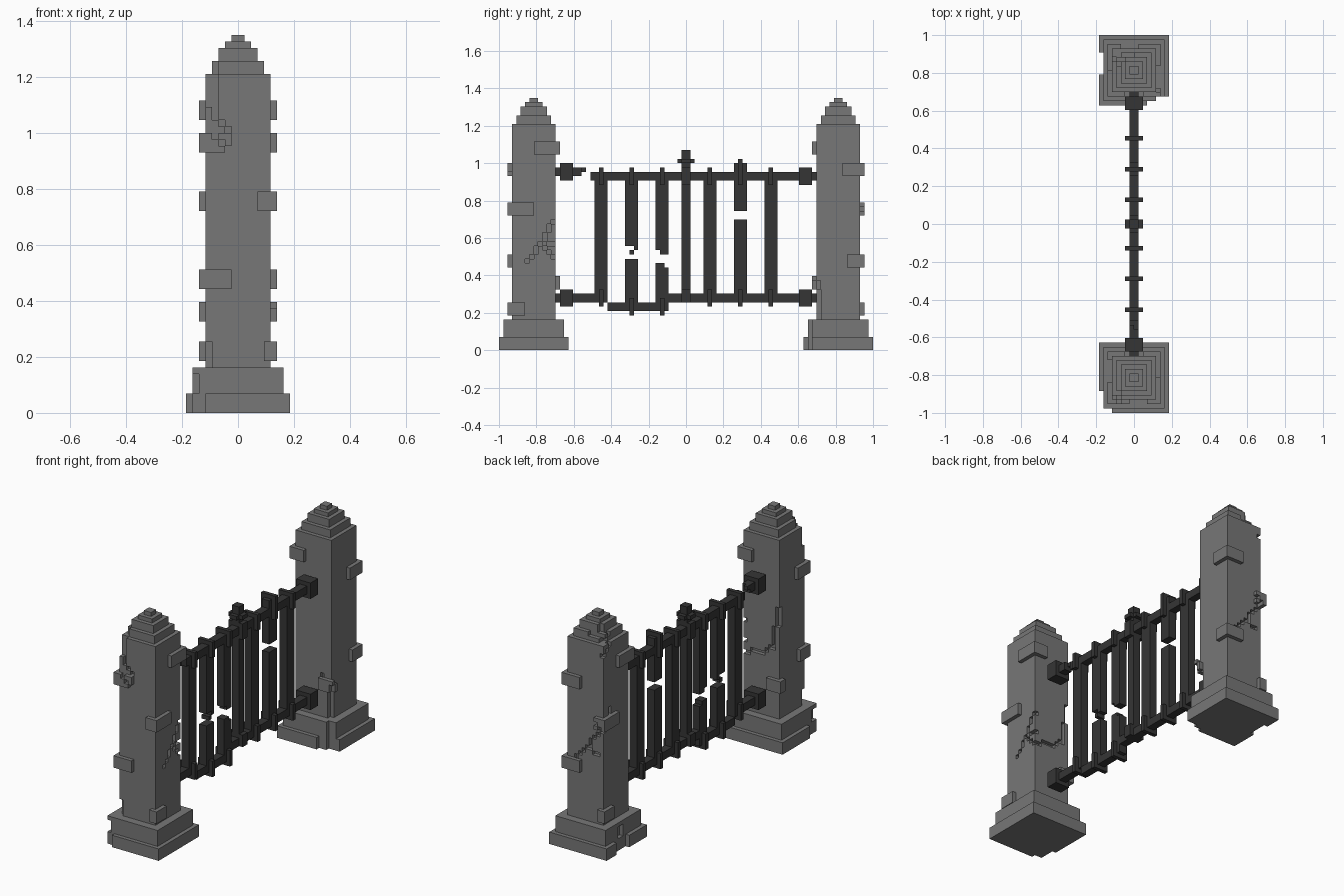
import bpy, bmesh
from mathutils import Vector

if "Cube" in bpy.data.objects:
    bpy.data.objects.remove(bpy.data.objects["Cube"])

U = 2 / 86  # one block; every part sits on this grid


def material(name, v):
    m = bpy.data.materials.new(name)
    m.diffuse_color = (v, v, v, 1)
    m.use_nodes = True
    m.node_tree.nodes["Principled BSDF"].inputs["Base Color"].default_value = m.diffuse_color
    return m


STONE = material("weathered grey stone", 0.185)
IRON = material("dark iron", 0.036)


def box(x0, x1, y0, y1, z0, z1):
    return {(x, y, z) for x in range(x0, x1) for y in range(y0, y1) for z in range(z0, z1)}


def crack(*pts):
    """Cells along a polyline."""
    out = set()
    for a, b in zip(pts, pts[1:]):
        n = max(abs(p - q) for p, q in zip(a, b))
        for i in range(n + 1):
            out.add(tuple(round(p + (q - p) * i / n) for p, q in zip(a, b)))
    return out


def turn(cells):
    """Half turn about z."""
    return {(-1 - x, -1 - y, z) for x, y, z in cells}


def build(name, cells, mat, dy=0):
    """Skin the outside of a set of cells and merge the flat areas."""
    bm = bmesh.new()
    verts = {}

    def vert(p):
        if p not in verts:
            verts[p] = bm.verts.new(Vector((p[0], p[1] + dy, p[2])) * U)
        return verts[p]

    for c in sorted(cells):
        for ax in range(3):
            for s in (0, 1):
                n = list(c)
                n[ax] += 2 * s - 1
                if tuple(n) in cells:
                    continue
                loop = []
                for i, j in ((0, 0), (1, 0), (1, 1), (0, 1)):
                    p = list(c)
                    p[ax] += s
                    p[(ax + 1) % 3] += i
                    p[(ax + 2) % 3] += j
                    loop.append(vert(tuple(p)))
                bm.faces.new(loop if s else loop[::-1])
    bmesh.ops.dissolve_limit(bm, angle_limit=0.01, verts=bm.verts[:], edges=bm.edges[:])
    bmesh.ops.triangulate(bm, faces=[f for f in bm.faces if len(f.verts) > 4])
    me = bpy.data.meshes.new(name)
    bm.to_mesh(me)
    bm.free()
    me.materials.append(mat)
    ob = bpy.data.objects.new(name, me)
    bpy.context.collection.objects.link(ob)


# Pillar: plinth, step, shaft and stepped cap as (half width, bottom, top)
pillar = set()
for h, z0, z1 in ((8, 0, 3), (7, 3, 7), (5, 7, 52), (4, 52, 54), (3, 54, 56), (2, 56, 57), (1, 57, 58)):
    pillar |= box(-h, h, -h, h, z0, z1)

# Raised corner stones: (x side, y side, x length, y length, bottom)
for sx, sy, lx, ly, z in ((1, 1, 4, 6, 45), (-1, -1, 5, 5, 40), (1, -1, 3, 6, 31),
                          (-1, -1, 5, 4, 19), (-1, 1, 4, 2, 14), (1, -1, 2, 4, 8)):
    xs = (6 - lx, 6) if sx > 0 else (-6, lx - 6)
    ys = (6 - ly, 6) if sy > 0 else (-6, ly - 6)
    pillar |= box(*xs, *ys, z, z + 3)

# Damage on the front pillar: chipped plinth corner, cracks on the shaft
front_damage = (box(-8, -7, -8, -3, 0, 3) | box(-8, -5, -8, -7, 0, 3) | box(-7, -6, -7, -5, 3, 6)
                | crack((-5, -5, 7), (-5, -5, 10))
                | crack((-4, -4, 53), (-4, -5, 50), (-4, -5, 46), (-3, -5, 44), (-2, -5, 43))
                | crack((-5, -5, 51), (-5, -5, 47)) | crack((-4, -6, 42), (-2, -6, 40))
                | crack((4, -2, 20), (4, 1, 24), (4, 4, 29)) | crack((4, 1, 24), (4, 4, 21))
                | crack((4, 4, 21), (0, 4, 22), (-4, 4, 24), (-5, 4, 34))
                | crack((4, 2, 25), (4, 4, 24)))
build("front_pillar", pillar - front_damage, STONE, -35)

# Damage on the back pillar
back_damage = (box(-8, -7, -1, 4, 0, 3) | box(-7, -6, 0, 2, 3, 6)
               | box(3, 8, -8, -7, 0, 3) | box(5, 8, -7, -6, 0, 3) | box(5, 7, -7, -6, 3, 7)
               | crack((4, -5, 7), (4, -5, 13), (2, -5, 17)) | crack((5, -6, 14), (5, -5, 16))
               | crack((3, 4, 20), (0, 4, 24), (-3, 4, 28), (-5, 4, 30), (-5, 2, 35))
               | crack((-5, 5, 31), (-3, 5, 33)) | crack((-1, 4, 25), (-4, 4, 24))
               | crack((-4, 3, 52), (-3, 2, 55)) | crack((-5, 4, 49), (-5, 2, 51), (-4, 1, 53))
               | crack((-4, 3, 53), (-1, 3, 53)))
build("back_pillar", turn(pillar) - back_damage, STONE, 35)

# Rails: the broken ends sag away from the front pillar
rails = (box(-1, 1, -22, 30, 39, 41) | box(-1, 1, -30, -24, 40, 42) | box(-1, 0, -24, -23, 41, 42)
         | box(-1, 1, -30, -18, 11, 13) | box(-1, 1, -18, -4, 9, 11) | box(-1, 1, -4, 30, 11, 13)
         | box(-1, 0, -5, -4, 11, 12)) - box(-1, 1, -24, -23, 40, 41)
build("gate_rails", rails, IRON)

# Square collars near the pillars
collars = set()
for y, z in ((-29, 39), (26, 38), (-29, 10), (26, 10)):
    collars |= box(-2, 2, y, y + 3, z, z + 4)
build("gate_collars", collars, IRON)

# Upright bars (start y, bottom, top), three of them snapped
bars = set()
for y, z0, z1 in ((-21, 13, 39), (-14, 11, 21), (-14, 23, 39), (-7, 11, 20), (-7, 22, 39),
                  (4, 13, 39), (11, 13, 30), (11, 32, 39), (11, 41, 43), (18, 13, 39)):
    bars |= box(-1, 1, y, y + 3, z0, z1)
bars -= box(-1, 1, -14, -13, 22, 24) | box(-1, 1, -13, -12, 23, 24)  # jagged break
bars -= box(-1, 1, -12, -11, 22, 23) | box(-1, 1, -5, -4, 19, 20) | box(-1, 1, -7, -6, 22, 23)
bars |= box(-1, 1, -14, -12, 22, 23) - box(-1, 1, -14, -13, 22, 23)
build("gate_bars", bars, IRON)

# Middle post with cross finial
post = (box(-1, 1, -1, 1, 10, 46) | box(-2, 2, -1, 1, 43, 44) | box(-1, 1, -2, 2, 43, 44))
post |= box(-2, 2, -1, 1, 10, 14) | box(-2, 2, -1, 1, 38, 42)
build("gate_middle_post", post - box(-2, 2, -1, 1, 10, 11), IRON)

# Thin straps binding each bar to the rails
straps = set()
for y in (-20, -13, -6, 5, 12, 19):
    low = 8 if y in (-13, -6) else 10
    top = 44 if y == 12 else 42
    straps |= box(-2, 2, y, y + 1, low, low + 4) | box(-2, 2, y, y + 1, 38, top)
build("gate_straps", straps, IRON)
